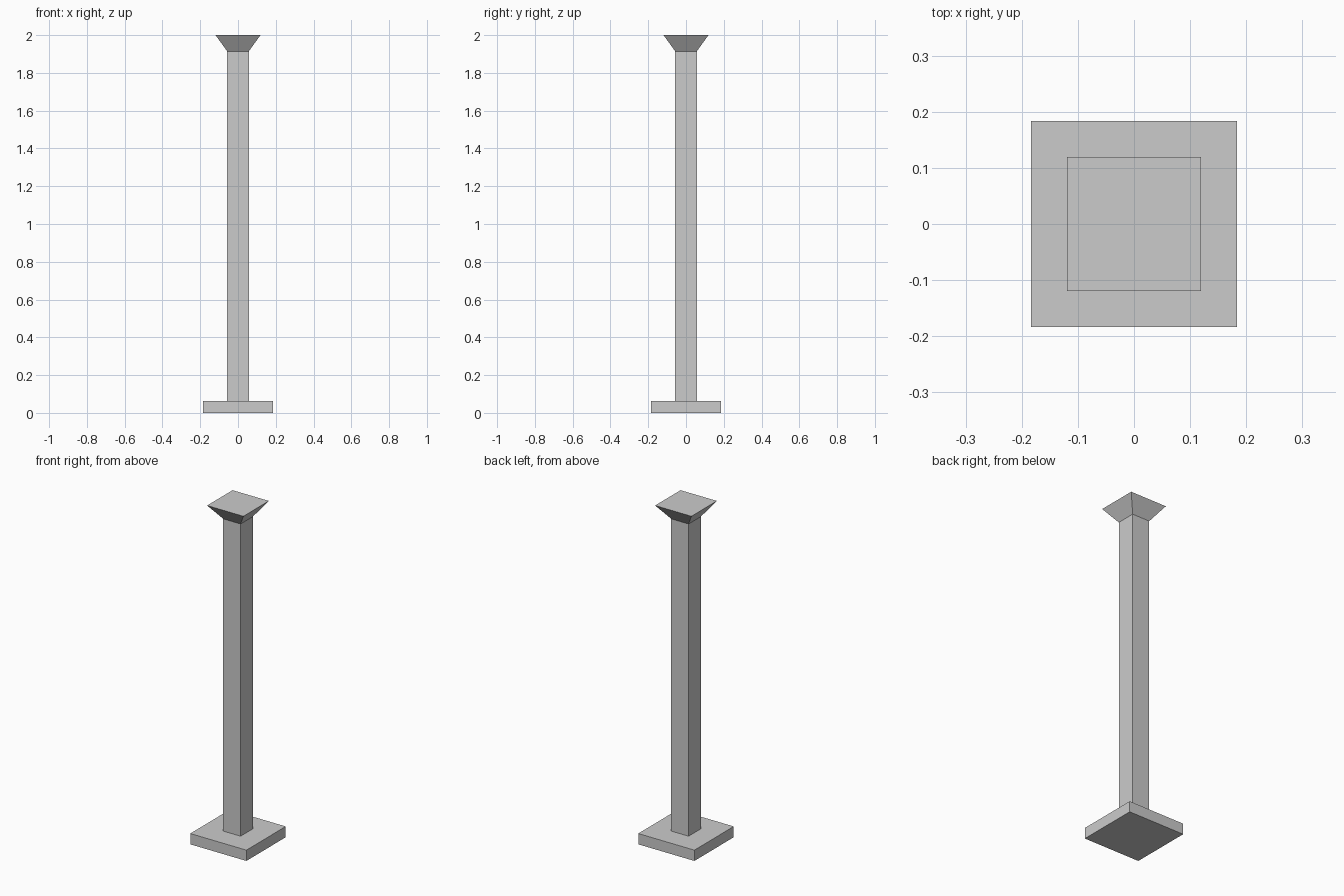
import bpy
from math import pi, sqrt

if "Cube" in bpy.data.objects:
    bpy.data.objects.remove(bpy.data.objects["Cube"])


def square_block(name, z0, z1, half0, half1):
    """Square frustum from z0 to z1 with given half widths."""
    bpy.ops.mesh.primitive_cone_add(
        vertices=4, radius1=half0 * sqrt(2), radius2=half1 * sqrt(2),
        depth=z1 - z0, location=(0, 0, (z0 + z1) / 2), rotation=(0, 0, pi / 4))
    obj = bpy.context.object
    obj.name = name
    bpy.ops.object.transform_apply(location=False, rotation=True, scale=True)
    return obj


# Flat square foot
square_block("base_plate", 0.0, 0.064, 0.184, 0.184)
# Tall square post
square_block("shaft", 0.064, 1.914, 0.057, 0.057)
# Flared top
square_block("flared_cap", 1.914, 2.0, 0.057, 0.119)
